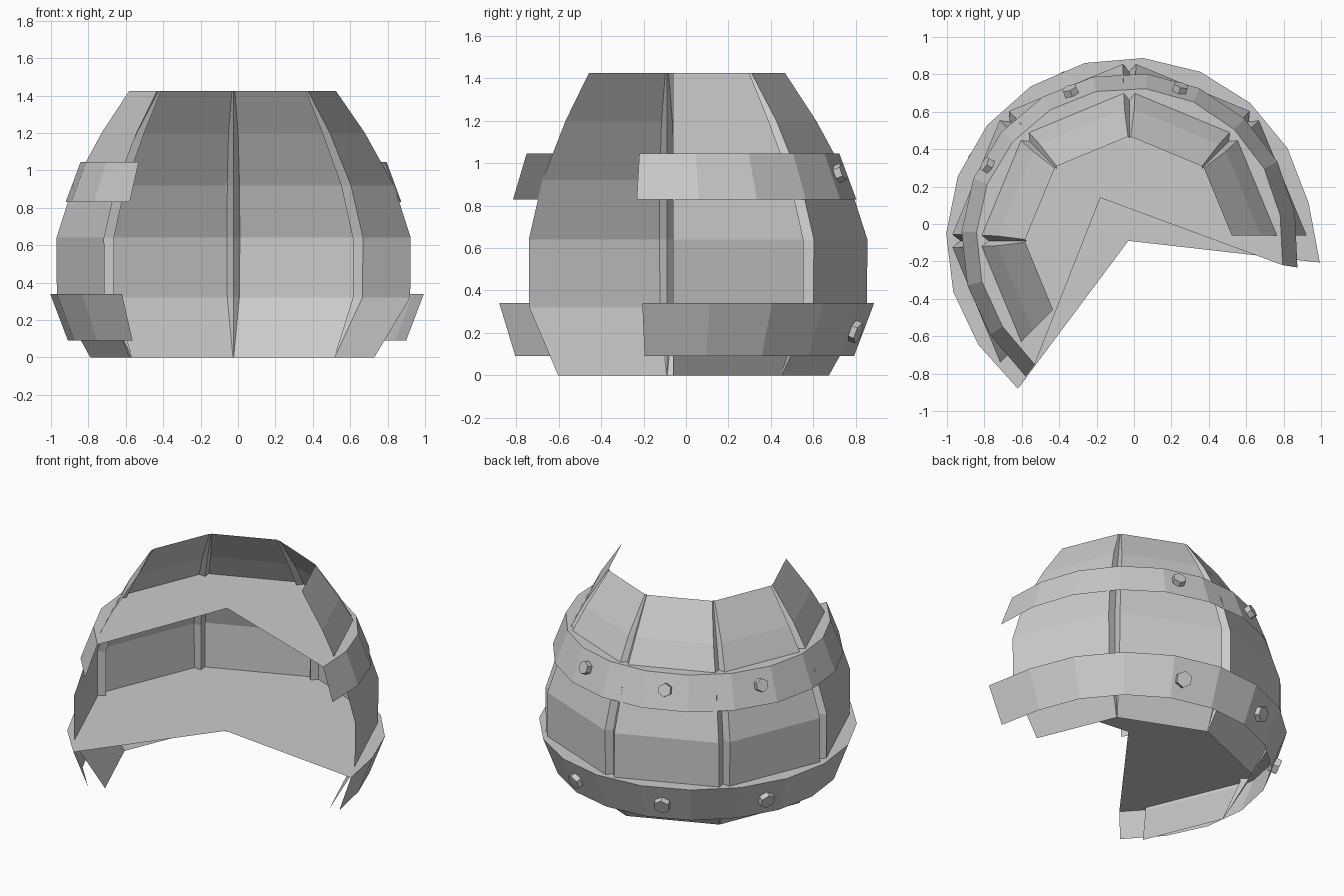
import bpy, bmesh
from math import radians, cos, sin, atan2
from mathutils import Vector

if "Cube" in bpy.data.objects:
    bpy.data.objects.remove(bpy.data.objects["Cube"])

CX, CY = -0.025, -0.09          # barrel axis


def polar(r, deg, z):
    a = radians(deg)
    return Vector((CX + r * cos(a), CY + r * sin(a), z))


def make_object(name, verts, faces):
    mesh = bpy.data.meshes.new(name)
    mesh.from_pydata([tuple(v) for v in verts], [], faces)
    mesh.update()
    ob = bpy.data.objects.new(name, mesh)
    bpy.context.collection.objects.link(ob)
    return ob


def strip(name, columns):
    """Quad sheet from columns of points, ordered counter-clockwise about the axis."""
    n = len(columns[0])
    verts = [p for col in columns for p in col]
    faces = [(c * n + i, (c + 1) * n + i, (c + 1) * n + i + 1, c * n + i + 1)
             for c in range(len(columns) - 1) for i in range(n - 1)]
    return make_object(name, verts, faces)


# Barrel profile: z, corner radius, half width of the seam groove
PROFILE = [(0, .765, .002), (.32, .957, .035), (.64, .96, .038),
           (.92, .87, .036), (1.2, .715, .028), (1.425, .56, .008)]


def stave_edge(deg, toward, free_end):
    """Column of points beside a corner, shifted along the stave's flat face."""
    col = []
    for z, r, g in PROFILE:
        p, q = polar(r, deg, z), polar(r, toward, z)
        col.append(p + (q - p).normalized() * (.03 if free_end else g))
    return col


# Five flat staves of an eight-sided barrel
edges = []
for k in range(5):
    a, b = 45 * k, 45 * (k + 1)
    lo, hi = stave_edge(a, b, k == 0), stave_edge(b, a, k == 4)
    strip(f"stave_{k + 1}", [lo, hi])
    edges.append((lo, hi))

# V-shaped grooves between neighbouring staves
for k in range(4):
    mid = [polar(r - 1.5 * g, 45 * (k + 1), z) for z, r, g in PROFILE]
    strip(f"seam_groove_{k + 1}", [edges[k][1], mid, edges[k + 1][0]])


# Metal bands, each with a flat wedge closing its top
def band(name, start, end, z0, r0, z1, r1, flare_start, flare_end, apex):
    n = 13
    cols = []
    for i in range(n + 1):
        d = start + (end - start) * i / n
        f = flare_start if i == 0 else flare_end if i == n else 0
        cols.append([polar(r0 + f, d, z0), polar(r1 + f, d, z1)])
    strip(name, cols)
    rim = [c[1] for c in cols]
    make_object(name + "_top", rim + [Vector((*apex, z1))], [tuple(range(n + 2))])


band("lower_band", -6.5, 233, .09, .885, .34, .98, .045, .01, (-.03, -.09))
band("upper_band", -9, 232.6, .83, .898, 1.045, .818, .012, .015, (-.18, .14))


# Hexagonal bolts standing square to the bands
def bolt(name, deg, z, r, slope, size):
    a = radians(deg)
    normal = Vector((cos(a), sin(a), slope)).normalized()
    bpy.ops.mesh.primitive_cylinder_add(vertices=6, radius=size, depth=.06,
                                        location=polar(r, deg, z))
    ob = bpy.context.object
    ob.name = name
    ob.rotation_euler = normal.to_track_quat('Z', 'Y').to_euler()


for i, deg in enumerate((71.5, 111.5, 152)):
    bolt(f"upper_bolt_{i + 1}", deg, .95, .85, .37, .043)
    bolt(f"lower_bolt_{i + 1}", deg, .21, .925, -.38, .052)
